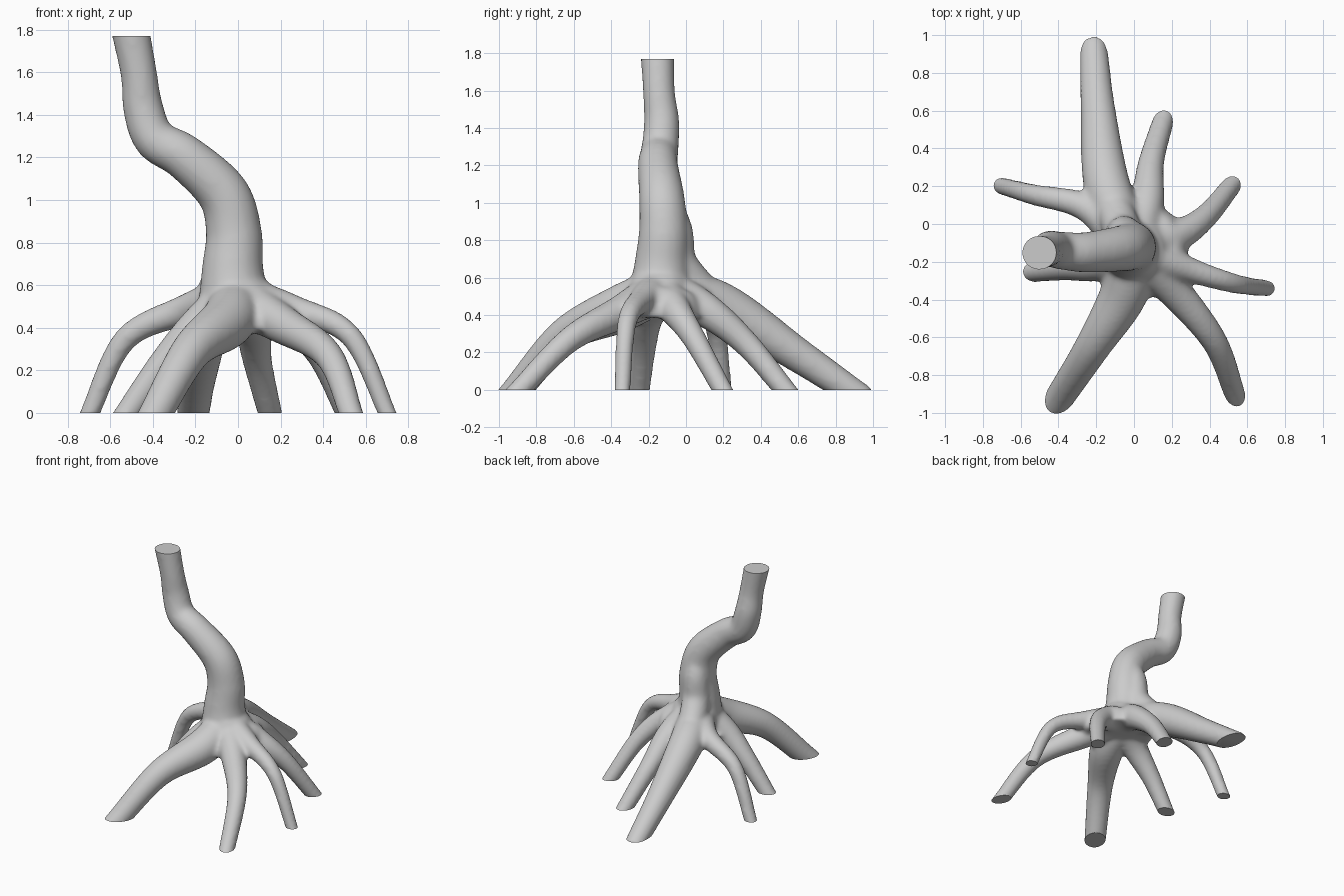
import bpy, bmesh, math
from mathutils import Vector

if "Cube" in bpy.data.objects:
    bpy.data.objects.remove(bpy.data.objects["Cube"], do_unlink=True)

grey = (0.6, 0.6, 0.6, 1)
bark = bpy.data.materials.new("grey_bark")
bark.use_nodes = True
bark.diffuse_color = grey
bark.node_tree.nodes["Principled BSDF"].inputs["Base Color"].default_value = grey


def spline(points, steps=8):
    """Smooth samples along (x, y, z, radius) points."""
    p = [points[0] * 2 - points[1]] + points + [points[-1] * 2 - points[-2]]
    samples = []
    for a, b, c, d in zip(p, p[1:], p[2:], p[3:]):
        for i in range(steps):
            t = i / steps
            samples.append(b + 0.5 * t * ((c - a) + t * (a * 2 - b * 5 + c * 4 - d
                                                         + t * (b * 3 - a - c * 3 + d))))
    return samples + [points[-1]]


def tube(bm, points, sides=20):
    """Capped tapering tube along a path."""
    path = spline([Vector(point) for point in points])
    side = (path[1].xyz - path[0].xyz).orthogonal()
    rings = []
    for i, sample in enumerate(path):
        before, after = path[max(i - 1, 0)], path[min(i + 1, len(path) - 1)]
        forward = (after.xyz - before.xyz).normalized()
        side = (side - forward * side.dot(forward)).normalized()
        other = forward.cross(side)
        ring = []
        for k in range(sides):
            angle = math.tau * k / sides
            offset = side * math.cos(angle) + other * math.sin(angle)
            ring.append(bm.verts.new(sample.xyz + offset * sample.w))
        rings.append(ring)
    for low, high in zip(rings, rings[1:]):
        for k in range(sides):
            n = (k + 1) % sides
            bm.faces.new((low[k], low[n], high[n], high[k]))
    bm.faces.new(rings[0][::-1])
    bm.faces.new(rings[-1])


def root(bm, shoulder, knee, foot, thickness):
    """Arching root from the crown down through the ground."""
    crown = Vector((-0.01, -0.13, 0.54))
    shoulder, knee, foot = Vector(shoulder), Vector(knee), Vector((*foot, 0))
    buried = foot + (foot - knee) * 0.3
    stations = ((crown, 0.12), (shoulder, thickness * 1.45), (knee, thickness * 1.08),
                (foot, thickness * 0.9), (buried, thickness * 0.85))
    tube(bm, [(*place, radius) for place, radius in stations])


bm = bmesh.new()

# Leaning trunk
tube(bm, [(-.01, -.13, .42, .19), (-.02, -.135, .55, .165), (-.025, -.13, .68, .145),
          (-.02, -.12, .85, .132), (-.07, -.13, 1.03, .122), (-.25, -.15, 1.2, .108),
          (-.39, -.14, 1.285, .1), (-.445, -.13, 1.43, .095), (-.467, -.145, 1.6, .086),
          (-.52, -.155, 1.87, .094)])

# Spreading crown that webs the roots together
tube(bm, [(.03, -.14, .39, .26), (.03, -.14, .44, .25), (.01, -.14, .51, .195),
          (0, -.135, .6, .15)])

# Ridge running down the back of the trunk
tube(bm, [(-.04, -.11, 1.04, .06), (-.05, -.055, .86, .09), (-.06, -.04, .68, .1),
          (-.11, .1, .5, .1)])

# Back roots, then front roots, each with shoulder, knee, foot and thickness
root(bm, (-.14, .19, .45), (-.19, .6, .185), (-.21, .875), .086)
root(bm, (.065, .1, .43), (.09, .32, .25), (.15, .53), .065)
root(bm, (.23, -.06, .43), (.38, .04, .28), (.51, .195), .06)
root(bm, (-.25, .085, .48), (-.53, .155, .345), (-.695, .2), .052)
root(bm, (.27, -.235, .48), (.53, -.315, .36), (.7, -.34), .049)
root(bm, (.2, -.34, .42), (.425, -.62, .27), (.53, -.89), .064)
root(bm, (-.05, -.36, .43), (-.22, -.65, .29), (-.385, -.905), .088)
root(bm, (-.19, -.21, .4), (-.36, -.23, .22), (-.52, -.25), .065)

mesh = bpy.data.meshes.new("trunk_and_roots")
bm.to_mesh(mesh)
bm.free()
mesh.materials.append(bark)
tree = bpy.data.objects.new("trunk_and_roots", mesh)
bpy.context.collection.objects.link(tree)
bpy.context.view_layer.objects.active = tree
tree.select_set(True)

# Fuse the tubes into one skin and soften the joints
fuse = tree.modifiers.new("fuse", 'REMESH')
fuse.mode = 'VOXEL'
fuse.voxel_size = 0.014
soften = tree.modifiers.new("soften", 'SMOOTH')
soften.iterations = 14
for name in ("fuse", "soften"):
    bpy.ops.object.modifier_apply(modifier=name)

# Saw the top and the feet flat
bm = bmesh.new()
bm.from_mesh(tree.data)
for height, up in ((1.77, 1), (0, -1)):
    cut = bmesh.ops.bisect_plane(bm, geom=bm.verts[:] + bm.edges[:] + bm.faces[:],
                                 plane_co=(0, 0, height), plane_no=(0, 0, up), clear_outer=True)
    rim = [item for item in cut["geom_cut"] if isinstance(item, bmesh.types.BMEdge)]
    bmesh.ops.holes_fill(bm, edges=rim, sides=0)
bmesh.ops.recalc_face_normals(bm, faces=bm.faces[:])
bm.to_mesh(tree.data)
bm.free()

bpy.ops.object.shade_smooth_by_angle(angle=math.radians(40))
